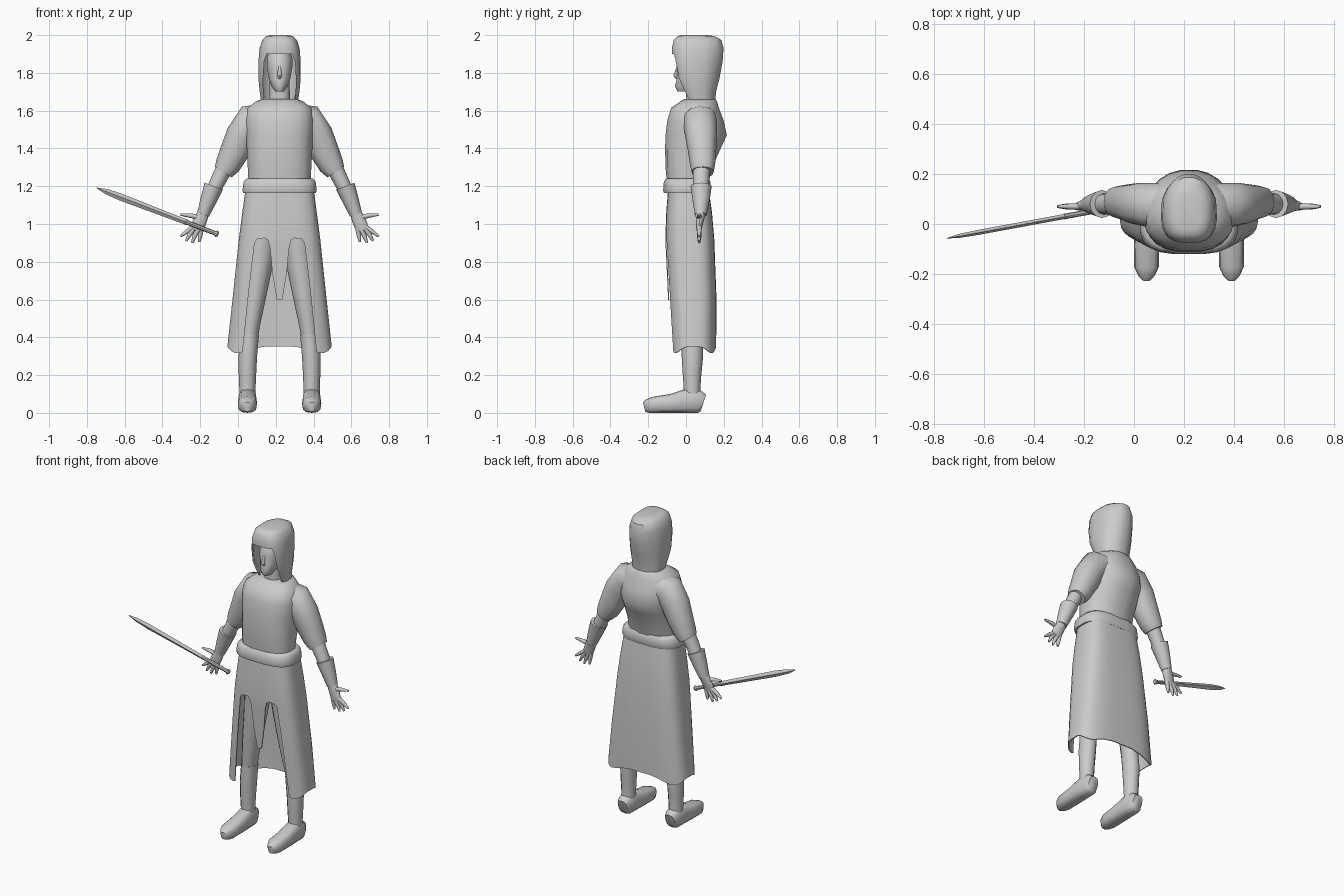
import bpy, bmesh, math
from mathutils import Vector

CX = 0.22  # body centre line; the sword fills the space on the other side
grey = bpy.data.materials.new("plain_grey")
grey.diffuse_color = (0.6, 0.6, 0.6, 1)


def skin(name, rings, cap_start=True, cap_end=True, angle=50):
    """Join rings of points with quads and smooth the result."""
    bm = bmesh.new()
    vs = [[bm.verts.new(p) for p in r] for r in rings]
    n = len(vs[0])
    for a, b in zip(vs, vs[1:]):
        for i in range(n):
            j = (i + 1) % n
            bm.faces.new((a[i], a[j], b[j], b[i]))
    if cap_start:
        bm.faces.new(vs[0])
    if cap_end:
        bm.faces.new(vs[-1])
    bmesh.ops.recalc_face_normals(bm, faces=bm.faces)
    me = bpy.data.meshes.new(name)
    bm.to_mesh(me)
    bm.free()
    me.materials.append(grey)
    ob = bpy.data.objects.new(name, me)
    bpy.context.collection.objects.link(ob)
    smooth(ob, angle)
    return ob


def activate(ob):
    bpy.ops.object.select_all(action='DESELECT')
    ob.select_set(True)
    bpy.context.view_layer.objects.active = ob


def smooth(ob, angle):
    activate(ob)
    bpy.ops.object.shade_smooth_by_angle(angle=math.radians(angle))


def spow(c, p):
    return math.copysign(abs(c) ** (2 / p), c)


def loft(name, rows, power=2.6, n=20, taper=0, wave=0, **kw):
    """Stack of rounded-box sections: (z, front y, back y, half width)."""
    rings = []
    for k, (z, y0, y1, hw) in enumerate(rows):
        ring = []
        for i in range(n):
            a = 2 * math.pi * (i + 0.5) / n
            s, c = spow(math.sin(a), power), spow(math.cos(a), power)
            x = hw * c * (1 - taper * max(0, s) ** 2)
            dz = wave * math.cos(4 * a) if k == 0 else 0
            ring.append((CX + x, (y0 + y1) / 2 + s * (y1 - y0) / 2, z + dz))
        rings.append(ring)
    return skin(name, rings, **kw)


def tube(name, pts, ref=(0, 1, 0), n=12, power=2.0, angle=50):
    """Sections along a path: (x, y, z, radius across, radius along ref)."""
    ps = [Vector(p[:3]) for p in pts]
    rings = []
    for i, p in enumerate(pts):
        t = (ps[min(i + 1, len(ps) - 1)] - ps[max(i - 1, 0)]).normalized()
        v = Vector(ref)
        v = (v - t * v.dot(t)).normalized()
        u = t.cross(v)
        ring = []
        for k in range(n):
            a = 2 * math.pi * k / n
            ring.append(ps[i] + u * p[3] * spow(math.cos(a), power)
                        + v * p[4] * spow(math.sin(a), power))
        rings.append(ring)
    return skin(name, rings, angle=angle)


def cut(ob, outline, y0, y1, thickness):
    """Thicken a shell and cut a front opening from a (x offset, z) outline."""
    rings = [[(CX + x, y, z) for x, z in outline] for y in (y0, y1)]
    cutter = skin("opening_cutter", rings)
    cutter.hide_render = True
    sol = ob.modifiers.new("thick", 'SOLIDIFY')
    sol.thickness = thickness
    sol.offset = -1
    boo = ob.modifiers.new("opening", 'BOOLEAN')
    boo.operation = 'DIFFERENCE'
    boo.solver = 'EXACT'
    boo.object = cutter
    activate(ob)
    bpy.ops.object.modifier_apply(modifier="thick")
    bpy.ops.object.modifier_apply(modifier="opening")
    bpy.data.objects.remove(cutter, do_unlink=True)
    smooth(ob, 40)


# Tunic body and flared belt
loft("tunic", [(1.20, -0.10, 0.115, 0.165), (1.30, -0.11, 0.14, 0.17),
               (1.40, -0.112, 0.185, 0.175), (1.47, -0.11, 0.218, 0.18),
               (1.55, -0.10, 0.20, 0.185), (1.615, -0.08, 0.175, 0.17),
               (1.65, -0.03, 0.165, 0.125), (1.662, -0.01, 0.155, 0.09)], taper=0.25)
loft("belt", [(1.165, -0.118, 0.125, 0.195), (1.18, -0.122, 0.132, 0.198),
              (1.225, -0.118, 0.13, 0.192), (1.242, -0.105, 0.12, 0.175)], power=3)

# Long skirt with a split front and a hanging centre tongue
skirt = loft("skirt", [(0.335, -0.08, 0.16, 0.277), (0.6, -0.095, 0.162, 0.25),
                       (0.92, -0.11, 0.15, 0.216), (1.06, -0.105, 0.138, 0.198),
                       (1.19, -0.095, 0.12, 0.18)],
             power=3.4, n=32, wave=0.018, cap_start=False, cap_end=False)
half = [(0.0, 0.597), (0.015, 0.6), (0.038, 0.74), (0.05, 0.87), (0.062, 0.915), (0.078, 0.926),
        (0.118, 0.92), (0.132, 0.9), (0.162, 0.65), (0.2, 0.28)]
cut(skirt, half + [(-x, z) for x, z in half[:0:-1]], -0.3, 0.0, 0.006)

# Head, neck and hood
loft("neck", [(1.60, 0.0, 0.13, 0.06), (1.76, 0.0, 0.12, 0.052)])
loft("head", [(1.702, -0.045, 0.03, 0.022), (1.73, -0.06, 0.10, 0.042),
              (1.765, -0.05, 0.12, 0.057), (1.83, -0.047, 0.14, 0.068),
              (1.88, -0.035, 0.14, 0.068), (1.93, 0.0, 0.12, 0.05)], power=2.2)
tube("nose", [(CX, -0.042, 1.835, 0.006, 0.006), (CX, -0.056, 1.785, 0.013, 0.012),
              (CX, -0.045, 1.77, 0.008, 0.006)], n=8)
hood = loft("hood", [(1.645, 0.005, 0.155, 0.098), (1.70, -0.025, 0.16, 0.106),
                     (1.77, -0.06, 0.178, 0.113), (1.86, -0.076, 0.195, 0.113),
                     (1.93, -0.076, 0.20, 0.107), (1.975, -0.066, 0.188, 0.092),
                     (1.995, -0.045, 0.15, 0.07), (2.0, -0.02, 0.11, 0.045)],
            power=3, taper=0.4, cap_start=False)
cut(hood, [(-0.078, 1.6), (0.078, 1.6), (0.088, 1.75), (0.082, 1.86), (0.068, 1.9),
           (-0.068, 1.9), (-0.082, 1.86), (-0.088, 1.75)], -0.2, 0.02, 0.01)

# Arms and legs, one per side
FINGERS = [((0.425, 1.035), (0.475, 1.045), (0.525, 1.05)),
           ((0.455, 0.985), (0.49, 0.96), (0.525, 0.935)),
           ((0.45, 0.98), (0.475, 0.945), (0.495, 0.91)),
           ((0.43, 0.975), (0.45, 0.935), (0.463, 0.9)),
           ((0.412, 0.98), (0.42, 0.94), (0.425, 0.905))]
for s, side in ((-1, "right"), (1, "left")):
    def limb(name, pts, **kw):
        return tube(side + "_" + name, [(CX + s * p[0],) + p[1:] for p in pts], **kw)

    limb("sleeve", [(0.06, 0.075, 1.555, 0.085, 0.09), (0.15, 0.075, 1.54, 0.095, 0.09),
                    (0.20, 0.08, 1.47, 0.084, 0.085), (0.235, 0.085, 1.39, 0.078, 0.075),
                    (0.275, 0.088, 1.31, 0.067, 0.066), (0.298, 0.088, 1.275, 0.052, 0.058)],
         power=2.3)
    limb("forearm", [(0.27, 0.085, 1.34, 0.045, 0.048), (0.315, 0.08, 1.25, 0.042, 0.044),
                     (0.36, 0.08, 1.16, 0.036, 0.04)])
    limb("gauntlet", [(0.348, 0.08, 1.2, 0.052, 0.056), (0.375, 0.08, 1.13, 0.044, 0.046),
                      (0.405, 0.078, 1.05, 0.033, 0.032)])
    limb("palm", [(0.402, 0.078, 1.06, 0.03, 0.028), (0.418, 0.074, 1.025, 0.036, 0.022),
                  (0.432, 0.07, 0.99, 0.036, 0.017), (0.442, 0.068, 0.965, 0.03, 0.012)])
    for k, f in enumerate(FINGERS):
        limb("thumb" if k == 0 else "finger_%d" % k,
             [(d, 0.07, z, r, r) for (d, z), r in zip(f, (0.013, 0.012, 0.006))], n=8)

    limb("leg", [(0.085, 0.02, 1.0, 0.085, 0.085), (0.105, 0.025, 0.8, 0.072, 0.078),
                 (0.133, 0.025, 0.6, 0.058, 0.066), (0.153, 0.03, 0.46, 0.048, 0.056),
                 (0.166, 0.035, 0.33, 0.042, 0.05)])
    limb("boot_shaft", [(0.158, 0.033, 0.415, 0.049, 0.056), (0.168, 0.034, 0.30, 0.049, 0.057),
                        (0.17, 0.032, 0.2, 0.046, 0.049), (0.17, 0.032, 0.13, 0.043, 0.044),
                        (0.17, 0.035, 0.05, 0.043, 0.048)])
    limb("boot_foot", [(0.17, 0.092, 0.053, 0.034, 0.046), (0.17, 0.07, 0.06, 0.046, 0.06),
                       (0.17, 0.0, 0.063, 0.049, 0.063), (0.17, -0.08, 0.05, 0.051, 0.05),
                       (0.17, -0.17, 0.043, 0.05, 0.043), (0.17, -0.205, 0.036, 0.034, 0.036),
                       (0.17, -0.222, 0.032, 0.018, 0.026)], ref=(0, 0, 1), power=2.8)

# Sword: pommel, grip and leaf blade along one line
START, END = Vector((-0.105, 0.062, 0.945)), Vector((-0.75, -0.057, 1.192))


def along(name, sections, n):
    tube(name, [tuple(START.lerp(END, t)) + (a, b) for t, a, b in sections], n=n, angle=30)


along("sword_pommel", [(0, 0.012, 0.012), (0.012, 0.018, 0.016), (0.03, 0.012, 0.011)], 8)
along("sword_grip", [(0.02, 0.012, 0.011), (0.25, 0.012, 0.011), (0.27, 0.016, 0.012)], 8)
along("sword_blade", [(0.25, 0.014, 0.010), (0.6, 0.017, 0.010), (0.8, 0.019, 0.010),
                      (0.92, 0.014, 0.008), (1, 0.001, 0.001)], 4)
